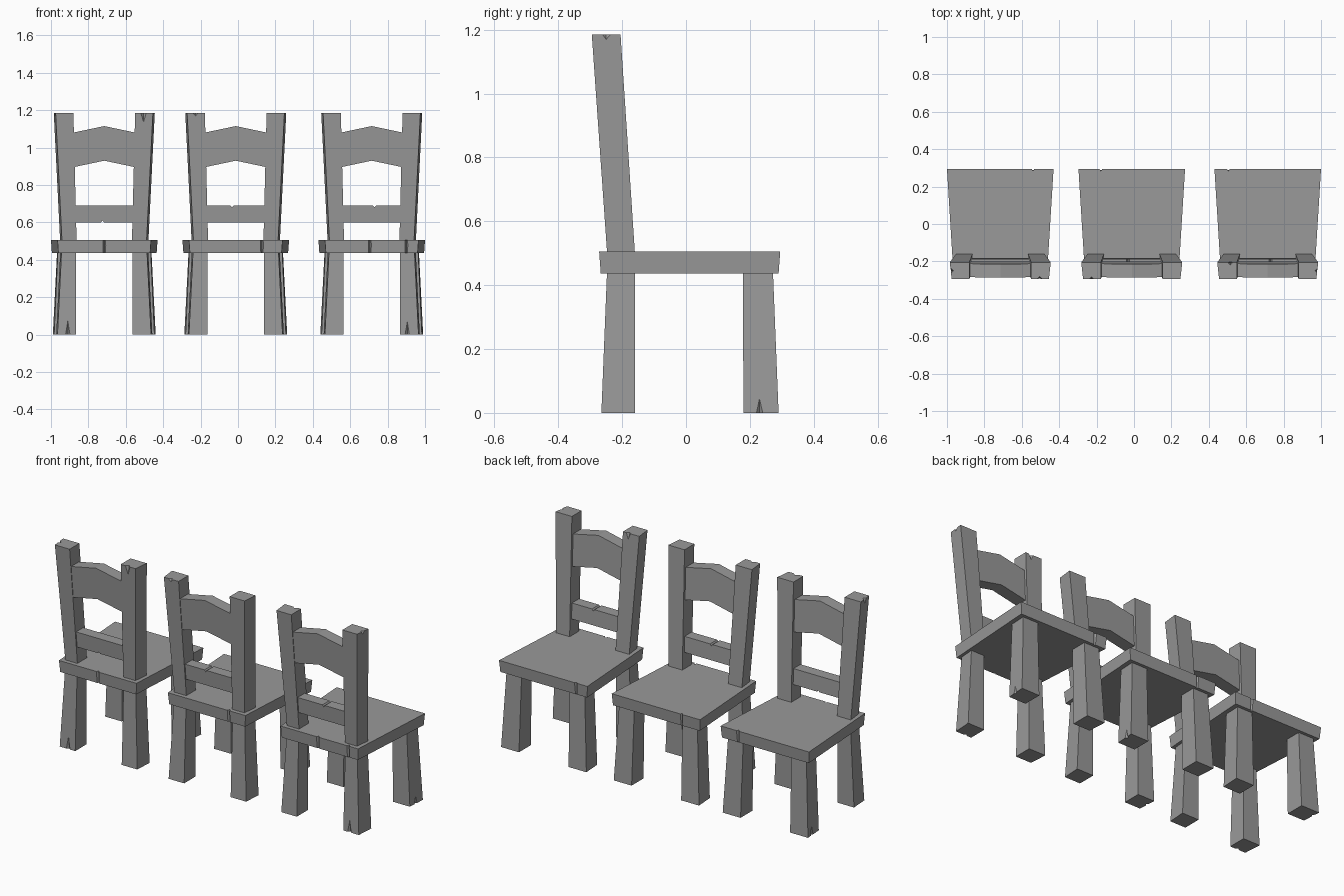
import bpy, bmesh
from mathutils import Vector, Matrix

cube = bpy.data.objects.get("Cube")
if cube:
    bpy.data.objects.remove(cube, do_unlink=True)

GREY = (0.32, 0.32, 0.32, 1)
wood = bpy.data.materials.new("grey wood")
wood.use_nodes = True
wood.diffuse_color = GREY
wood.node_tree.nodes["Principled BSDF"].inputs["Base Color"].default_value = GREY


def make(name, bm, x=0.0):
    bmesh.ops.recalc_face_normals(bm, faces=bm.faces[:])
    mesh = bpy.data.meshes.new(name)
    bm.to_mesh(mesh)
    bm.free()
    mesh.materials.append(wood)
    obj = bpy.data.objects.new(name, mesh)
    obj.location.x = x
    bpy.context.scene.collection.objects.link(obj)
    return obj


def loft(low, high):
    """Solid between two rings of points."""
    bm = bmesh.new()
    a = [bm.verts.new(p) for p in low]
    b = [bm.verts.new(p) for p in high]
    bm.faces.new(a)
    bm.faces.new(b)
    n = len(a)
    for i in range(n):
        j = (i + 1) % n
        bm.faces.new((a[i], a[j], b[j], b[i]))
    return bm


def ring(z, y0, y1, front, back, side=1):
    """Four-cornered slice: front and back are (inner, outer) x limits."""
    return [(side * front[0], y0, z), (side * front[1], y0, z),
            (side * back[1], y1, z), (side * back[0], y1, z)]


def lean(z):
    """How far the backrest has tipped at this height."""
    return -0.07 * (z - 0.505)


def rail(profile, y0, y1):
    return loft([(x, y0 + lean(z), z) for x, z in profile],
                [(x, y1 + lean(z), z) for x, z in profile])


def chip(obj, base, direction, length, width, depth, tip=0.0):
    """Cut a crack that starts at base and tapers along direction.
    width and depth are (x, y, z)-style half sizes across it."""
    bm = bmesh.new()
    bmesh.ops.create_cone(bm, segments=4, radius1=1, radius2=tip,
                          depth=1, cap_ends=True)
    bmesh.ops.translate(bm, verts=bm.verts[:], vec=(0, 0, 0.5))
    bmesh.ops.scale(bm, verts=bm.verts[:], vec=(width, depth, length))
    turn = Vector(direction).to_track_quat('Z', 'Y').to_matrix().to_4x4()
    start = Vector(base) - Vector(direction) * 0.002
    bmesh.ops.transform(bm, verts=bm.verts[:], matrix=Matrix.Translation(start) @ turn)
    cutter = make("crack_cutter", bm, obj.location.x)
    cutter.hide_render = True
    mod = obj.modifiers.new("crack", 'BOOLEAN')
    mod.operation = 'DIFFERENCE'
    mod.solver = 'EXACT'
    mod.object = cutter
    bpy.context.view_layer.update()
    graph = bpy.context.evaluated_depsgraph_get()
    mesh = bpy.data.meshes.new_from_object(obj.evaluated_get(graph))
    obj.modifiers.clear()
    obj.data = mesh
    bpy.data.objects.remove(cutter, do_unlink=True)


def chair(label, x):
    parts = {}

    def add(name, bm):
        parts[name] = make(label + "_" + name, bm, x)

    # Seat, wider away from the backrest
    add("seat", loft(
        ring(0.437, -0.267, 0.29, (-0.245, 0.245), (-0.28, 0.28)),
        ring(0.505, -0.272, 0.295, (-0.25, 0.25), (-0.285, 0.285))))
    # Legs and leaning posts, mirrored
    for side, word in ((1, "left"), (-1, "right")):
        add(word + "_back_leg", loft(
            ring(0, -0.265, -0.16, (0.15, 0.25), (0.15, 0.257), side),
            ring(0.45, -0.247, -0.16, (0.15, 0.228), (0.15, 0.235), side)))
        add(word + "_front_leg", loft(
            ring(0, 0.18, 0.29, (0.16, 0.268), (0.16, 0.275), side),
            ring(0.45, 0.178, 0.272, (0.155, 0.248), (0.155, 0.252), side)))
        add(word + "_post", loft(
            ring(0.5, -0.247, -0.16, (0.148, 0.226), (0.148, 0.236), side),
            ring(1.185, -0.295, -0.205, (0.165, 0.26), (0.165, 0.27), side)))
    # Backrest rails
    add("lower_rail", rail([(-0.18, 0.6), (0.18, 0.6), (0.18, 0.69), (-0.18, 0.69)],
                           -0.24, -0.175))
    add("upper_rail", rail([(-0.19, 0.89), (0, 0.93), (0.19, 0.89),
                            (0.19, 1.075), (0, 1.115), (-0.19, 1.075)],
                           -0.244, -0.172))
    return parts


UP, DOWN = (0, 0, 1), (0, 0, -1)
right = chair("right_chair", -0.715)
middle = chair("middle_chair", -0.012)
left = chair("left_chair", 0.715)

# Split feet
for part, px, py, tall in (
        (right["right_back_leg"], -0.195, -0.265, 0.1),
        (left["left_back_leg"], 0.19, -0.265, 0.09),
        (left["left_front_leg"], 0.273, 0.23, 0.07),
        (middle["left_front_leg"], 0.273, 0.25, 0.06),
        (right["right_front_leg"], -0.273, 0.25, 0.08),
        (middle["right_back_leg"], -0.255, -0.21, 0.08)):
    chip(part, (px, py, 0), UP, tall, 0.012, 0.012)

# Split post tops
for part, px, py, deep in (
        (right["left_post"], 0.21, -0.295, 0.065),
        (right["right_post"], -0.265, -0.25, 0.03),
        (middle["right_post"], -0.215, -0.295, 0.02),
        (left["left_post"], 0.266, -0.25, 0.02),
        (left["right_post"], -0.2, -0.205, 0.04)):
    chip(part, (px, py, 1.185), DOWN, deep, 0.015, 0.015)

# Grooves across the seat edges
for group, px, py in ((right, 0, -0.27), (middle, 0.14, -0.27), (left, -0.01, -0.27),
                      (left, 0.185, -0.27), (right, 0.175, 0.295),
                      (middle, -0.165, 0.295), (left, -0.21, 0.295)):
    chip(group["seat"], (px, py, 0.43), UP, 0.09, 0.008, 0.012, 1.0)

# Nicks in the lower rails
for group, px, pz in ((right, -0.01, 0.6), (middle, -0.02, 0.69), (left, 0.015, 0.69)):
    chip(group["lower_rail"], (px, -0.3, pz), (0, 1, 0), 0.16, 0.008, 0.01, 1.0)
